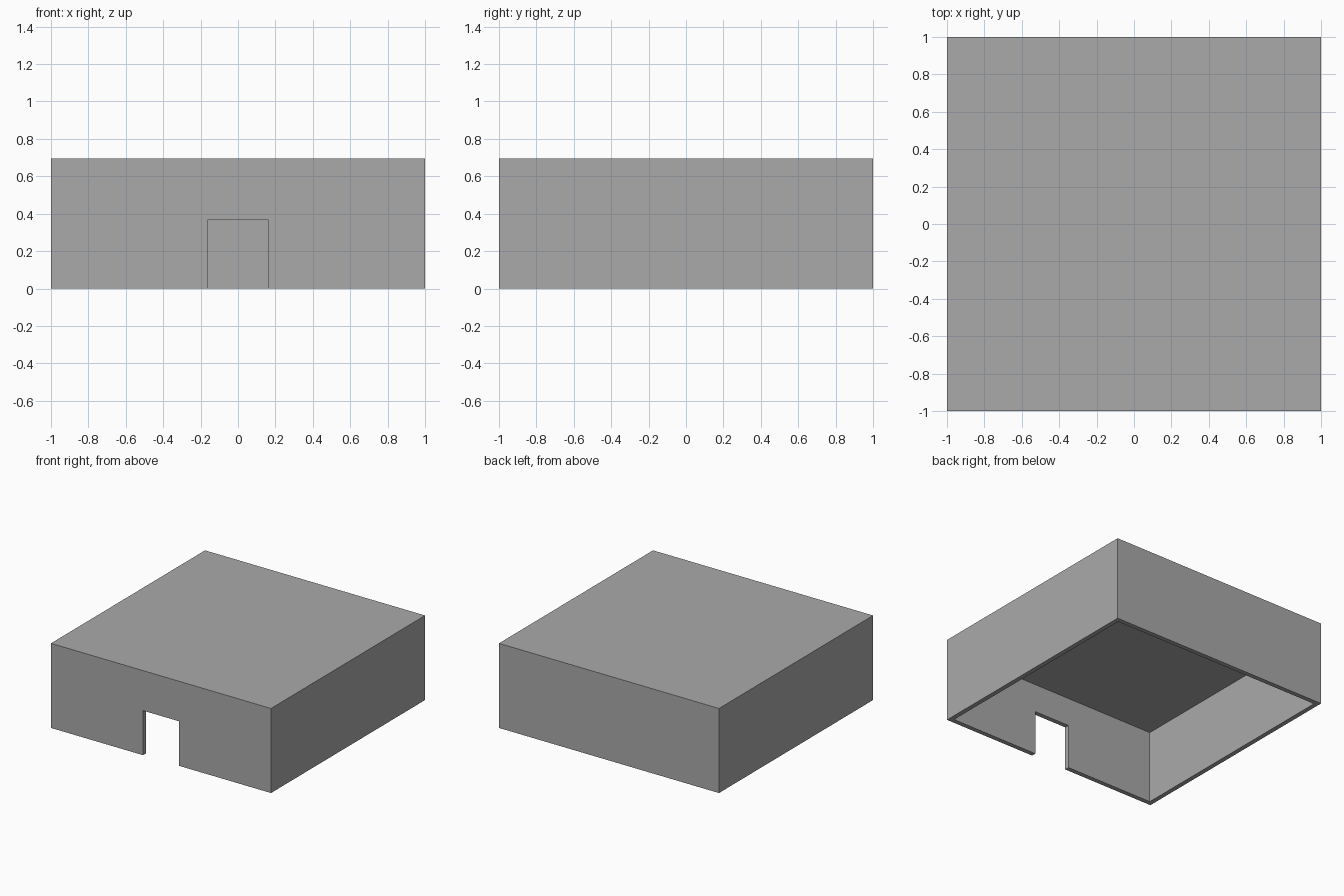
import bpy

cube = bpy.data.objects.get("Cube")
if cube:
    bpy.data.objects.remove(cube, do_unlink=True)

HALF, HEIGHT = 1.0, 0.695
WALL, CEILING = 0.038, 0.60
DOOR_HALF, DOOR_TOP = 0.163, 0.366

grey = bpy.data.materials.new("plain_grey")
grey.use_nodes = True
colour = (0.4, 0.4, 0.4, 1)
grey.diffuse_color = colour
grey.node_tree.nodes["Principled BSDF"].inputs["Base Color"].default_value = colour


def box(name, low, high):
    """Add a box spanning two opposite corners."""
    bpy.ops.mesh.primitive_cube_add(size=1)
    obj = bpy.context.object
    obj.name = name
    for v in obj.data.vertices:
        v.co = [h if c > 0 else l for c, l, h in zip(v.co, low, high)]
    obj.data.materials.append(grey)
    return obj


# Solid block, hollowed from below and opened at the front
shell = box("building_shell", (-HALF, -HALF, 0), (HALF, HALF, HEIGHT))
inner = HALF - WALL
cutters = [
    box("room_cutter", (-inner, -inner, -0.2), (inner, inner, CEILING)),
    box("doorway_cutter", (-DOOR_HALF, -1.2, -0.3), (DOOR_HALF, -0.7, DOOR_TOP)),
]
for cutter in cutters:
    cutter.hide_render = True
    cutter.hide_set(True)
    cut = shell.modifiers.new(cutter.name, "BOOLEAN")
    cut.operation = "DIFFERENCE"
    cut.solver = "EXACT"
    cut.object = cutter
